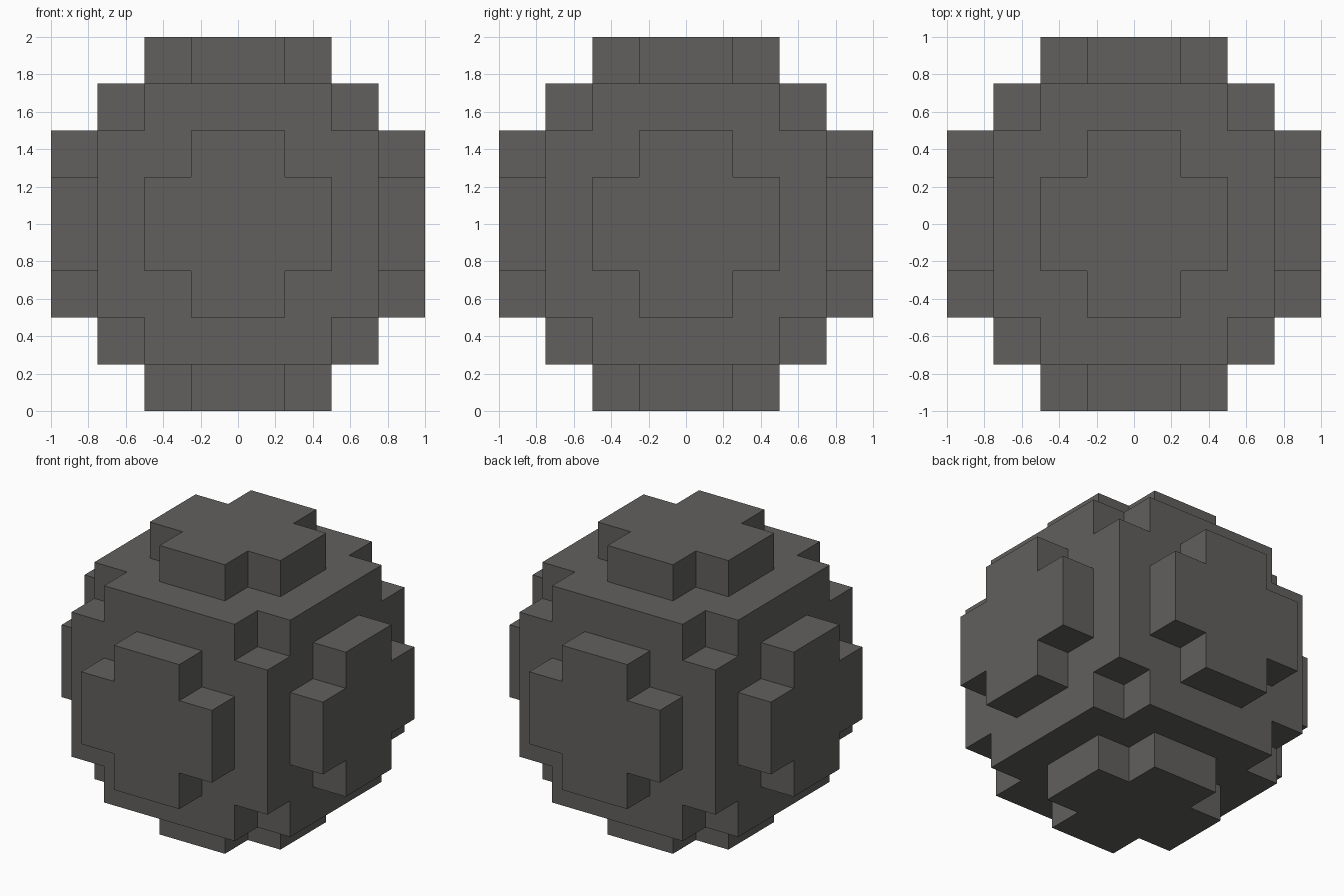
import bpy
import bmesh
from itertools import product
from mathutils import Vector

default = bpy.data.objects.get("Cube")
if default:
    bpy.data.objects.remove(default, do_unlink=True)

CELL = 0.25      # edge of one block
RADIUS = 1.0
CENTRE = Vector((0, 0, RADIUS))

# Stone colour
stone = bpy.data.materials.new("dark_grey_stone")
stone.use_nodes = True
colour = (0.12, 0.117, 0.112, 1)
stone.diffuse_color = colour
bsdf = stone.node_tree.nodes["Principled BSDF"]
bsdf.inputs["Base Color"].default_value = colour
bsdf.inputs["Roughness"].default_value = 0.9


def is_solid(cell):
    """A block is filled when its centre lies inside the ball."""
    return ((Vector(cell) + Vector((0.5, 0.5, 0.5))) * CELL).length < RADIUS


# Blocky ball: one quad for every block side that is exposed
bm = bmesh.new()
corners = {}


def corner(point):
    key = tuple(point)
    if key not in corners:
        corners[key] = bm.verts.new(Vector(key) * CELL + CENTRE)
    return corners[key]


steps = range(-4, 4)
for cell in filter(is_solid, product(steps, repeat=3)):
    for axis, side in product(range(3), (0, 1)):
        neighbour = list(cell)
        neighbour[axis] += 2 * side - 1
        if is_solid(neighbour):
            continue
        loop = []
        for u, v in ((0, 0), (1, 0), (1, 1), (0, 1)):
            point = list(cell)
            point[axis] += side
            point[(axis + 1) % 3] += u
            point[(axis + 2) % 3] += v
            loop.append(corner(point))
        bm.faces.new(loop if side else loop[::-1])

mesh = bpy.data.meshes.new("blocky_ball")
bm.to_mesh(mesh)
bm.free()
mesh.materials.append(stone)
ball = bpy.data.objects.new("blocky_ball", mesh)
bpy.context.collection.objects.link(ball)
